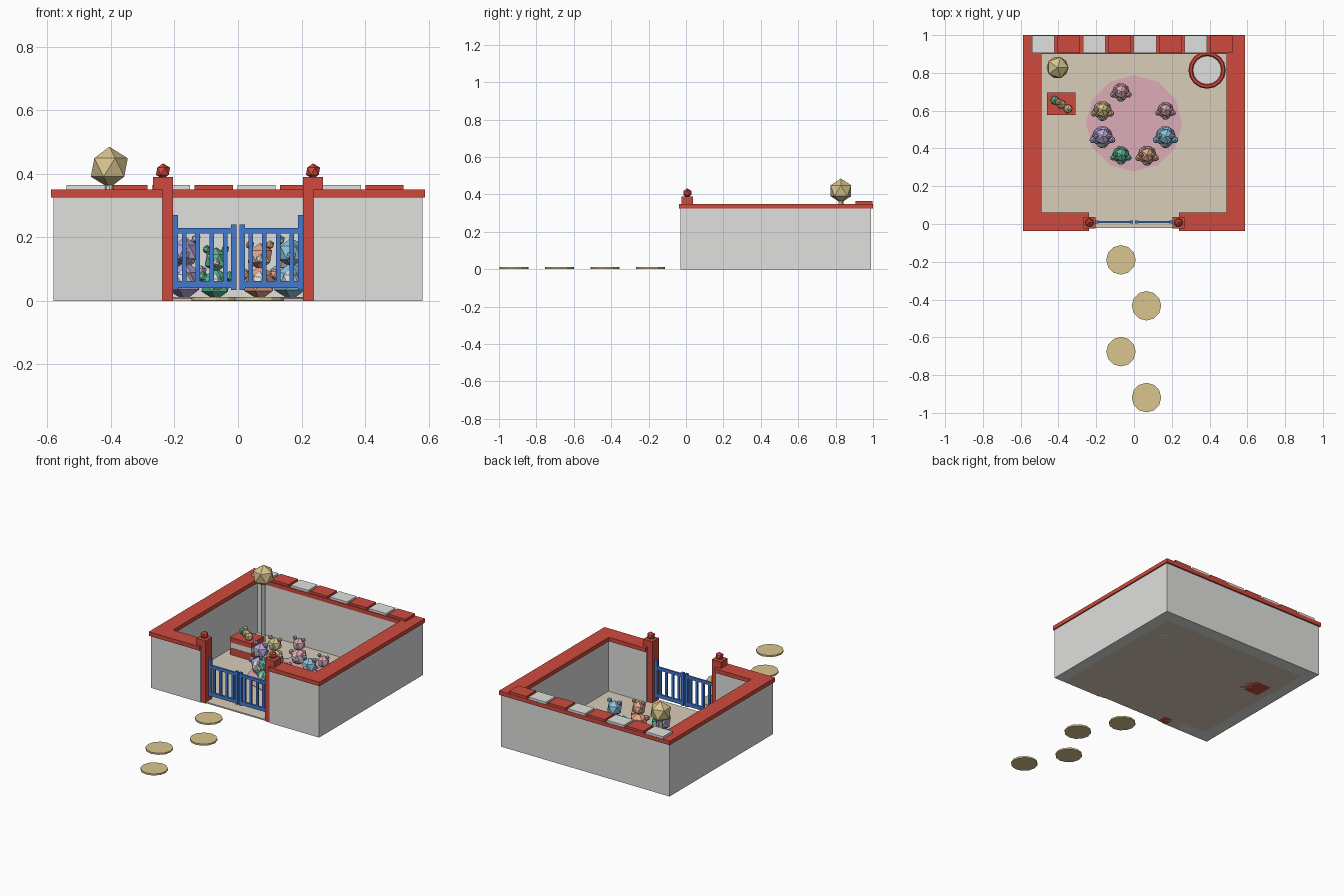
import bpy, math

if "Cube" in bpy.data.objects:
    bpy.data.objects.remove(bpy.data.objects["Cube"])


def srgb(r, g, b):
    f = lambda c: c / 12.92 if c <= 0.04045 else ((c + 0.055) / 1.055) ** 2.4
    return (f(r / 255), f(g / 255), f(b / 255), 1)


COLOURS = {
    "white": srgb(224, 224, 222), "red": srgb(207, 74, 61), "blue": srgb(68, 122, 208),
    "sand": srgb(216, 197, 142), "floor_beige": srgb(216, 205, 186), "pink": srgb(221, 172, 184),
    "lilac": srgb(186, 168, 218), "mint": srgb(96, 188, 152), "peach": srgb(224, 166, 138),
    "sky": srgb(140, 196, 220),
}
MATS = {}
for name, col in COLOURS.items():
    MATS[name] = bpy.data.materials.new(name)
    MATS[name].diffuse_color = col


def finish(name, mat):
    o = bpy.context.object
    o.name = name
    o.data.materials.append(MATS[mat])
    return o


def box(name, mat, x0, x1, y0, y1, z0, z1):
    bpy.ops.mesh.primitive_cube_add(size=1, location=((x0 + x1) / 2, (y0 + y1) / 2, (z0 + z1) / 2))
    o = finish(name, mat)
    o.scale = (abs(x1 - x0), y1 - y0, z1 - z0)
    return o


def disc(name, mat, x, y, r, z0, z1, sides=12):
    bpy.ops.mesh.primitive_cylinder_add(vertices=sides, radius=r, depth=z1 - z0,
                                        location=(x, y, (z0 + z1) / 2))
    return finish(name, mat)


def ball(name, mat, x, y, z, r, scale=(1, 1, 1)):
    bpy.ops.mesh.primitive_ico_sphere_add(subdivisions=1, radius=r, location=(x, y, z))
    o = finish(name, mat)
    o.scale = scale
    return o


# Floor and round mat
box("floor", "floor_beige", -0.51, 0.51, -0.02, 0.91, 0, 0.008)
disc("mat", "pink", 0, 0.533, 0.255, 0.002, 0.012)

# Walls with red coping
box("back_wall", "white", -0.58, 0.58, 0.905, 0.99, 0, 0.325)
box("back_coping", "red", -0.588, 0.588, 0.9, 1.0, 0.325, 0.35)
for s, side in ((-1, "left"), (1, "right")):
    box(side + "_wall", "white", s * 0.58, s * 0.5, -0.03, 0.905, 0, 0.325)
    box(side + "_coping", "red", s * 0.588, s * 0.49, -0.038, 0.9, 0.325, 0.35)
    box(side + "_front_wall", "white", s * 0.5, s * 0.237, -0.03, 0.05, 0, 0.325)
    box(side + "_front_coping", "red", s * 0.49, s * 0.237, -0.038, 0.06, 0.325, 0.35)

    # Gate posts with faceted knobs
    box(side + "_gate_post", "red", s * 0.268, s * 0.205, -0.025, 0.038, 0, 0.39)
    ball(side + "_post_knob", "red", s * 0.236, 0.007, 0.408, 0.025)

    # Gate leaf: stiles, rails and pickets
    box(side + "_hinge_stile", "blue", s * 0.205, s * 0.188, 0.003, 0.018, 0.035, 0.27)
    box(side + "_latch_stile", "blue", s * 0.022, s * 0.004, 0.003, 0.018, 0.035, 0.24)
    for z0, z1 in ((0.04, 0.062), (0.212, 0.23)):
        box(side + "_gate_rail", "blue", s * 0.19, s * 0.02, 0.004, 0.017, z0, z1)
    for x in (0.169, 0.126, 0.083, 0.04):
        box(side + "_gate_picket", "blue", s * (x - 0.007), s * (x + 0.007), 0.005, 0.016, 0.06, 0.215)

# Alternating tiles on the back wall
for i in range(8):
    x = -0.54 + i * 0.1345
    box("back_tile", "red" if i % 2 else "white", x, x + 0.12, 0.905, 0.998, 0.35, 0.364)

# Stepping stones
for i in range(4):
    disc("stepping_stone", "sand", 0.066 if i % 2 else -0.069, -0.19 - i * 0.243, 0.078, 0.002, 0.012)

# Lamp on a pole
disc("lamp_pole", "white", -0.405, 0.828, 0.013, 0, 0.37, 8)
ball("lamp_globe", "sand", -0.405, 0.828, 0.42, 0.065)

# Round tub with red rim
disc("tub", "white", 0.387, 0.815, 0.09, 0, 0.1, 16)
bpy.ops.mesh.primitive_torus_add(major_segments=16, minor_segments=6, major_radius=0.087,
                                 minor_radius=0.012, location=(0.387, 0.815, 0.1))
finish("tub_rim", "red")

# Striped chest with small toys on top
box("chest_base", "red", -0.46, -0.31, 0.577, 0.695, 0, 0.05)
box("chest_band", "white", -0.458, -0.312, 0.579, 0.693, 0.05, 0.085)
box("chest_lid", "red", -0.46, -0.31, 0.577, 0.695, 0.085, 0.115)
for x, y, m in ((-0.42, 0.655, "mint"), (-0.385, 0.634, "sand"), (-0.35, 0.61, "sand")):
    ball("chest_toy", m, x, y, 0.135, 0.026)
ball("chest_toy_top", "sand", -0.4, 0.645, 0.158, 0.018)


# Plush bears sitting in a ring on the mat
def bear(x, y, mat, k):
    ball("bear_body", mat, x, y, 0.054 * k, 0.053 * k)
    ball("bear_tummy", "white", x, y - 0.028 * k, 0.058 * k, 0.03 * k)
    ball("bear_head", mat, x, y, 0.133 * k, 0.041 * k)
    ball("bear_muzzle", "white", x, y - 0.034 * k, 0.125 * k, 0.014 * k)
    for s in (-1, 1):
        ball("bear_ear", mat, x + s * 0.03 * k, y, 0.168 * k, 0.014 * k)
        ball("bear_arm", mat, x + s * 0.044 * k, y - 0.016 * k, 0.08 * k, 0.017 * k)


BEARS = [("pink", 0.92), ("sky", 1.14), ("peach", 1.05), ("mint", 0.96),
         ("lilac", 1.16), ("sand", 1.05), ("pink", 0.97)]
angles = [22.5, -22.5, -67.5, -112.5, -157.5, 157.5, 112.5]
for (mat, k), a in zip(BEARS, angles):
    t = math.radians(a)
    bear(0.181 * math.cos(t), 0.533 + 0.181 * math.sin(t), mat, k)

for m in bpy.data.materials:
    if m.users and not m.is_grease_pencil:
        m.use_nodes = True
        m.node_tree.nodes["Principled BSDF"].inputs["Base Color"].default_value = m.diffuse_color
